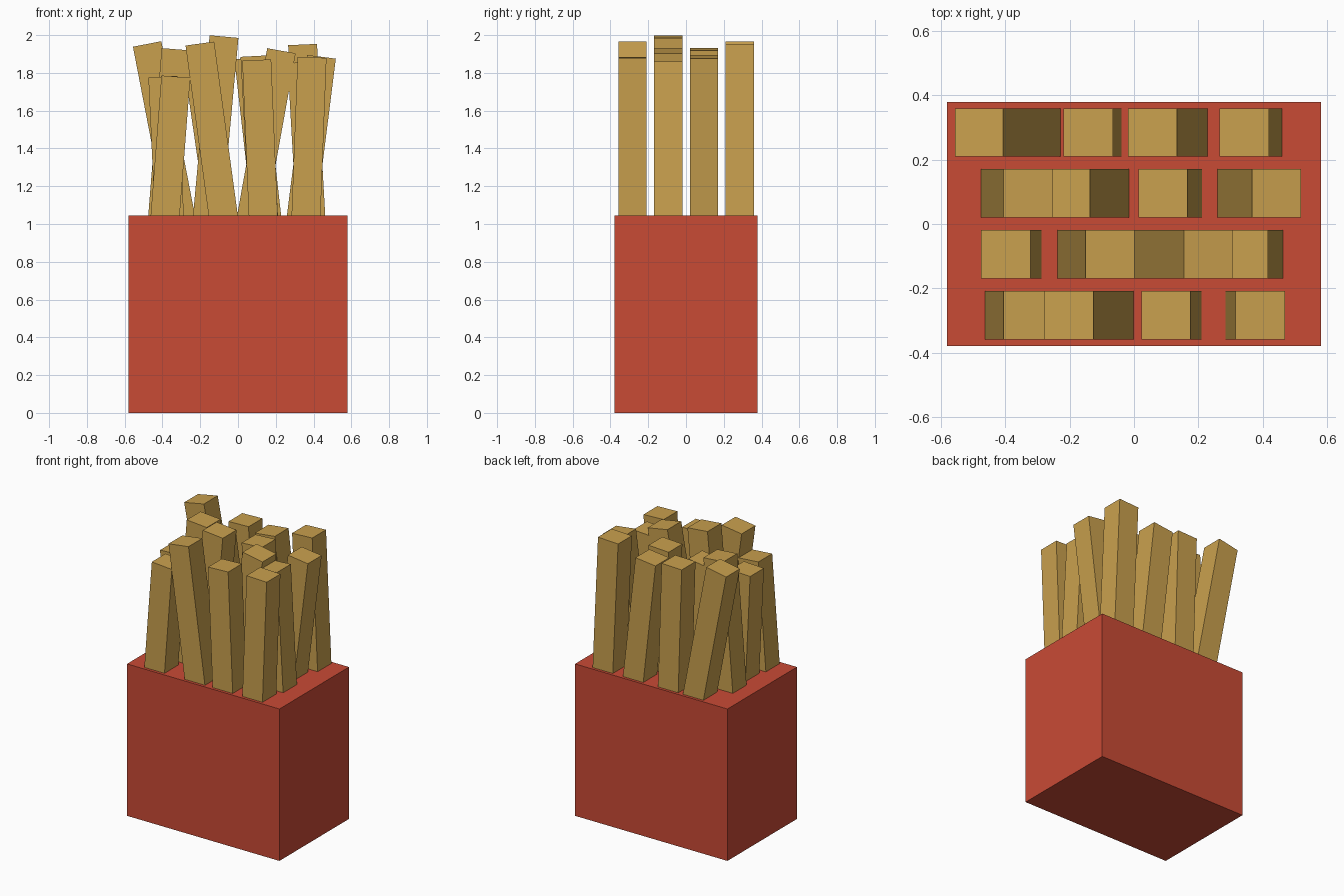
import bpy
import math
from mathutils import Matrix, Vector

if "Cube" in bpy.data.objects:
    bpy.data.objects.remove(bpy.data.objects["Cube"])


def make_material(name, colour):
    mat = bpy.data.materials.new(name)
    mat.diffuse_color = (*colour, 1)
    mat.use_nodes = True
    mat.node_tree.nodes["Principled BSDF"].inputs["Base Color"].default_value = mat.diffuse_color
    return mat


red = make_material("carton red", (0.584, 0.069, 0.036))
gold = make_material("fry gold", (0.584, 0.352, 0.076))


def block(name, size, centre, lean, mat):
    """Box of a given size, leaned sideways around the y axis."""
    bpy.ops.mesh.primitive_cube_add(size=1)
    obj = bpy.context.object
    obj.name = name
    obj.data.transform(Matrix.Diagonal((*size, 1)))
    obj.rotation_euler = (0, lean, 0)
    obj.location = centre
    obj.data.materials.append(mat)
    return obj


# Carton
block("carton", (1.16, 0.756, 1.045), (0, 0, 0.5225), 0, red)

# Fries: each row holds (top centre x, top centre z, sideways slope)
WIDTH = 0.153
PIVOT_Z = 1.35
rows = {
    -0.283: [(-0.329, 1.78, 0.077), (-0.202, 1.955, -0.136),
             (0.099, 1.868, -0.042), (0.392, 1.882, 0.038)],
    -0.094: [(-0.398, 1.78, -0.047), (-0.074, 1.992, 0.092),
             (0.23, 1.917, 0.18), (0.339, 1.856, -0.057)],
    0.095: [(-0.328, 1.925, 0.08), (-0.213, 1.87, -0.145),
            (0.09, 1.889, -0.053), (0.442, 1.885, 0.126)],
    0.284: [(-0.481, 1.953, -0.193), (-0.142, 1.90, -0.031),
            (0.057, 1.88, -0.113), (0.342, 1.95, -0.045)],
}
for r, (y, fries) in enumerate(rows.items(), 1):
    for i, (x, z, slope) in enumerate(fries, 1):
        lean = math.atan(slope)
        length = 2 * (z - PIVOT_Z) / math.cos(lean)
        axis = Vector((math.sin(lean), 0, math.cos(lean)))
        centre = Vector((x, y, z)) - axis * length / 2
        block(f"fry_row{r}_{i}", (WIDTH, 0.15, length), centre, lean, gold)
